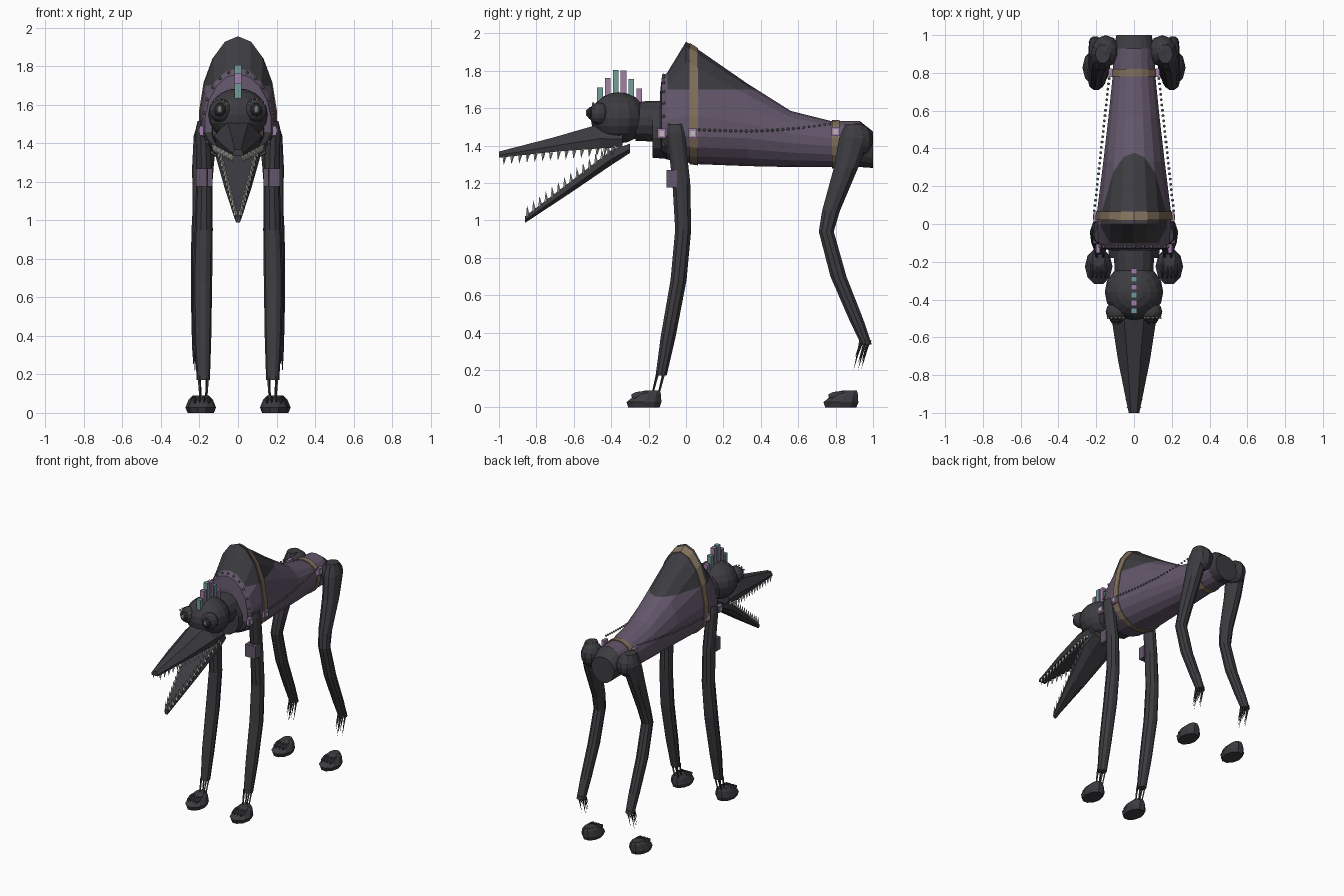
import bpy, bmesh, math
from mathutils import Vector, Matrix

if "Cube" in bpy.data.objects:
    bpy.data.objects.remove(bpy.data.objects["Cube"])


def material(name, r, g, b):
    m = bpy.data.materials.new(name)
    m.use_nodes = True
    m.diffuse_color = (r, g, b, 1)
    m.node_tree.nodes["Principled BSDF"].inputs["Base Color"].default_value = (r, g, b, 1)
    return m


HIDE = material("charcoal hide", .046, .045, .052)
PURPLE = material("dusty purple cloth", .125, .094, .145)
GOLD = material("tan strap", .22, .16, .105)
TEAL = material("teal crest", .18, .34, .32)
LILAC = material("lilac trim", .36, .21, .40)
IVORY = material("ivory teeth", .52, .52, .47)
STEEL = material("grey beads", .20, .20, .22)
BLACK = material("black eye", .018, .018, .02)


def finish(name, bm, *mats):
    bmesh.ops.recalc_face_normals(bm, faces=bm.faces)
    mesh = bpy.data.meshes.new(name)
    bm.to_mesh(mesh)
    bm.free()
    for m in mats:
        mesh.materials.append(m)
    ob = bpy.data.objects.new(name, mesh)
    bpy.context.collection.objects.link(ob)
    return ob


def skin(rings, caps=True):
    """Bridge matching rings of points into one surface."""
    bm = bmesh.new()
    loops = [[bm.verts.new(p) for p in r] for r in rings]
    n = len(loops[0])
    for a, b in zip(loops, loops[1:]):
        for i in range(n):
            j = (i + 1) % n
            bm.faces.new((a[i], a[j], b[j], b[i]))
    if caps:
        bm.faces.new(loops[0])
        bm.faces.new(loops[-1])
    return bm


def flat_ring(x, y, z, rx, ry, n=10):
    return [(x + rx * math.cos(2 * math.pi * i / n),
             y + ry * math.sin(2 * math.pi * i / n), z) for i in range(n)]


def add_box(bm, centre, size):
    bmesh.ops.create_cube(bm, size=1, matrix=Matrix.Translation(centre) @ Matrix.Diagonal((*size, 1)))


def add_ball(bm, centre, size, u=8, v=6):
    bmesh.ops.create_uvsphere(bm, u_segments=u, v_segments=v, radius=1,
                              matrix=Matrix.Translation(centre) @ Matrix.Diagonal((*size, 1)))


def add_spike(bm, base, tip, r1, r2=0.0, n=5):
    base, tip = Vector(base), Vector(tip)
    d = tip - base
    rot = d.to_track_quat('Z', 'Y').to_matrix().to_4x4()
    bmesh.ops.create_cone(bm, cap_ends=True, segments=n, radius1=r1, radius2=r2, depth=d.length,
                          matrix=Matrix.Translation((base + tip) / 2) @ rot)


# Torso sections: y, top, middle, bottom, half width
TORSO = [(-.14, 1.67, 1.48, 1.37, .12), (-.13, 1.76, 1.48, 1.34, .175), (-.1, 1.79, 1.48, 1.325, .19),
         (0, 1.955, 1.48, 1.31, .2), (.07, 1.91, 1.48, 1.3, .198), (.33, 1.73, 1.47, 1.29, .165),
         (.56, 1.585, 1.44, 1.285, .138), (.78, 1.53, 1.42, 1.285, .115), (.93, 1.53, 1.41, 1.285, .11),
         (1, 1.475, 1.39, 1.28, .095)]


def torso_ring(y, grow=0.0, n=18):
    for a, b in zip(TORSO, TORSO[1:]):
        if a[0] <= y <= b[0]:
            t = (y - a[0]) / (b[0] - a[0])
            top, mid, low, w = (p + (q - p) * t for p, q in zip(a[1:], b[1:]))
            break
    pts = []
    for i in range(n):
        a = 2 * math.pi * i / n + math.pi / 2
        h = (top - mid if math.sin(a) > 0 else mid - low) + grow
        pts.append((math.cos(a) * (w + grow), y, mid + math.sin(a) * h))
    return pts


# Torso: cloth around the trunk, bare hide on the hump and rump
bm = skin([torso_ring(s[0]) for s in TORSO])
bmesh.ops.bisect_plane(bm, geom=bm.verts[:] + bm.edges[:] + bm.faces[:], plane_co=(0, 0, 1.7), plane_no=(0, 0, 1))
for f in bm.faces:
    c = f.calc_center_median()
    hump = c.z > 1.7 and -.1 < c.y < .4
    chest = c.y < -.1 and c.z < 1.45
    f.material_index = 0 if hump or chest or c.y > .93 else 1
finish("torso", bm, HIDE, PURPLE)

# Straps around the torso
for label, y0, y1 in (("front", .02, .065), ("rear", .78, .82)):
    outer = [torso_ring(y0, .007), torso_ring(y1, .007)]
    finish(label + "_strap", skin([torso_ring(y0)] + outer + [torso_ring(y1)], False), GOLD)

# Collar studs
bm = bmesh.new()
for x, y, z in torso_ring(-.12, .006, 24):
    if z > 1.38:
        add_ball(bm, (x, y, z), (.009, .009, .009), 6, 4)
finish("collar_studs", bm, STEEL)

# Neck and chest base
for label, y0, y1, z, r in (("neck", -.27, -.12, 1.53, .105), ("neck_base", -.18, -.1, 1.47, .135)):
    bm = bmesh.new()
    add_spike(bm, (0, y0, z), (0, y1, z), r, r * 1.05, 14)
    finish(label, bm, HIDE)

# Head
bm = bmesh.new()
add_ball(bm, (0, -.36, 1.548), (.155, .15, .137), 16, 10)
finish("head", bm, HIDE)


def jaw(name, sections):
    """Sections: y, top, bottom, half width, share of width kept on top and bottom."""
    rings = []
    for y, t, b, w, kt, kb in sections:
        m = b + (t - b) * .4
        rings.append([(-w * kt, y, t), (w * kt, y, t), (w, y, m), (w * kb, y, b), (-w * kb, y, b), (-w, y, m)])
    finish(name, skin(rings), HIDE)


jaw("upper_jaw", [(-.34, 1.5, 1.39, .125, .6, .8), (-.46, 1.515, 1.385, .125, .45, .9), (-.72, 1.44, 1.365, .085, .4, .9),
                  (-1, 1.368, 1.335, .028, .6, .9)])
jaw("lower_jaw", [(-.3, 1.41, 1.36, .11, .9, .5), (-.4, 1.375, 1.295, .115, .95, .5), (-.62, 1.205, 1.145, .07, .95, .5),
                  (-.86, 1.022, .987, .015, .9, .6)])

# Teeth along both jaws
bm = bmesh.new()
for s in (1, -1):
    for i in range(15):
        t = i / 14
        y = -.39 - .58 * t
        x, z = s * (.125 - .097 * t), 1.392 - .05 * t
        add_spike(bm, (x, y, z), (x, y - .005, z - .046), .011, 0, 4)
        y = -.38 - .465 * t
        x, z = s * (.108 - .095 * t), 1.38 - .355 * t
        add_spike(bm, (x, y, z), (x, y - .005, z + .055), .011, 0, 4)
finish("teeth", bm, IVORY)

# Crest of upright bars
for i, h in enumerate((1.71, 1.762, 1.805, 1.8, 1.757, 1.705)):
    bm = bmesh.new()
    add_box(bm, (0, -.46 + i * .042, (h + 1.63) / 2), (.034, .03, h - 1.63))
    finish("crest_bar", bm, LILAC if i % 2 else TEAL)

# Leg profiles: x, y, z, half width, half depth
FRONT = [(.188, -.06, 1.515, .022, .04), (.182, -.055, 1.47, .038, .05), (.175, -.025, 1.2, .042, .05),
         (.178, -.015, .95, .047, .045), (.184, -.04, .68, .05, .045), (.183, -.095, .38, .044, .042),
         (.18, -.133, .17, .034, .031)]
REAR = [(.165, .9, 1.515, .04, .05), (.17, .9, 1.44, .06, .085), (.182, .855, 1.28, .056, .068),
        (.19, .775, 1.05, .046, .05), (.2, .75, .94, .042, .042), (.203, .815, .7, .042, .045),
        (.204, .91, .47, .038, .04), (.205, .965, .335, .033, .03)]

for s, side in ((1, "left"), (-1, "right")):
    # Legs
    for label, profile in (("front", FRONT), ("rear", REAR)):
        finish(f"{side}_{label}_leg", skin([flat_ring(s * x, y, z, rx, ry) for x, y, z, rx, ry in profile]), HIDE)
    bm = bmesh.new()
    add_ball(bm, (s * .15, .915, 1.43), (.075, .085, .09), 10, 8)
    finish(side + "_hip", bm, HIDE)

    # Ankle struts in front, ragged shreds behind
    bm = bmesh.new()
    for dx, dy in ((-.022, -.015), (.022, -.015), (-.02, .018), (.02, .018)):
        add_spike(bm, (s * .18 + dx, -.135 + dy, .19), (s * .18 + dx * .7, -.165 + dy, .07), .008, .005, 4)
    for i in range(8):
        a = i * math.pi / 4
        dx, dy = .026 * math.cos(a), .024 * math.sin(a)
        add_spike(bm, (s * .205 + dx, .96 + dy, .36), (s * .205 + dx, .92 + dy, .2 + .035 * (i % 3)), .009, 0, 4)
    finish(side + "_ankle_shreds", bm, HIDE)

    # Feet with toe ridges
    for label, x, y in (("front", .187, -.225), ("rear", .2, .828)):
        rings = [flat_ring(s * x, y + dy, z, rx, ry) for dy, z, rx, ry in
                 ((0, 0, .062, .088), (0, .028, .073, .098), (.025, .07, .056, .07), (.045, .09, .035, .042))]
        bm = skin(rings)
        for k in (-.036, -.012, .012, .036):
            add_ball(bm, (s * x + k, y - .005, .062), (.011, .065, .025), 6, 5)
        finish(f"{side}_{label}_foot", bm, HIDE)

    # Padded arm band of three panels
    bm = bmesh.new()
    for k in (-1, 0, 1):
        add_box(bm, (s * .175 + k * .029, -.075, 1.222), (.027, .056, .094))
    finish(side + "_arm_band", bm, PURPLE)

    # Eye with rim, ball and pupil
    bm = bmesh.new()
    add_ball(bm, (s * .09, -.465, 1.57), (.06, .055, .06), 12, 8)
    finish(side + "_eye_socket", bm, HIDE)
    bm = bmesh.new()
    add_ball(bm, (s * .094, -.502, 1.573), (.036, .03, .036), 10, 6)
    finish(side + "_eye", bm, BLACK)
    bm = bmesh.new()
    add_ball(bm, (s * .095, -.53, 1.575), (.014, .006, .018))
    finish(side + "_pupil", bm, STEEL)
    bm = bmesh.new()
    for i in range(5):
        a = math.radians(35 + i * 27)
        add_ball(bm, (s * .098 + .05 * math.cos(a), -.497, 1.575 + .05 * math.sin(a)), (.007, .007, .007), 6, 4)
    finish(side + "_brow_studs", bm, IVORY)

    # Square buckles on the straps, with a pale inset
    for label, x, y, z in (("front", .203, .037, 1.465), ("rear", .124, .8, 1.475), ("collar", .19, -.13, 1.465)):
        bm = bmesh.new()
        add_box(bm, (s * x, y, z), (.022, .046, .05))
        finish(f"{side}_{label}_buckle", bm, LILAC)
        bm = bmesh.new()
        add_box(bm, (s * (x + .011), y, z), (.006, .024, .026))
        finish(f"{side}_{label}_buckle_inset", bm, IVORY)

    # String of beads from the front buckle to the rear one
    bm = bmesh.new()
    for i in range(26):
        t = i / 25
        add_ball(bm, (s * (.21 - .078 * t), .07 + .7 * t, 1.485 + .03 * t - .02 * math.sin(math.pi * t)),
                 (.008, .008, .008), 6, 4)
    finish(side + "_bead_string", bm, STEEL)
